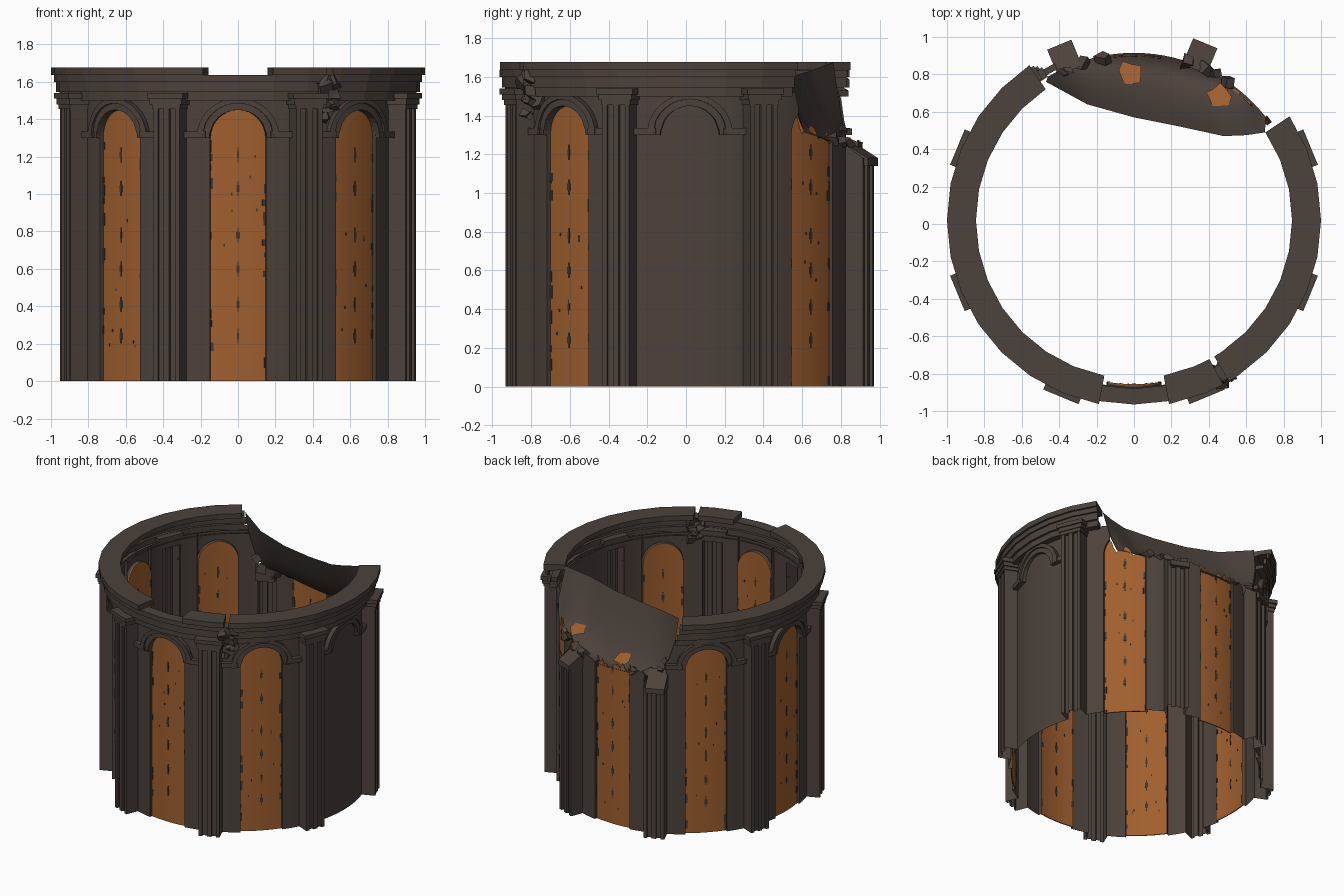
import bpy, bmesh, math, random
from mathutils import Vector, Matrix

if "Cube" in bpy.data.objects:
    bpy.data.objects.remove(bpy.data.objects["Cube"])
random.seed(4)
CY = 0.02                      # ring centre in y
SPRING, RI, RO, R0 = 1.30, 0.15, 0.21, 0.90
RW = 0.905                     # wall skin radius
D = math.radians
parts = {}

def material(name, col):
    m = bpy.data.materials.new(name)
    m.diffuse_color = (*col, 1)
    m.use_nodes = True
    m.node_tree.nodes["Principled BSDF"].inputs["Base Color"].default_value = m.diffuse_color
    return m

STONE = material("dark_stone", (0.072, 0.054, 0.044))
AMBER = material("amber_glass", (0.35, 0.115, 0.028))
GRIME = material("grime", (0.055, 0.036, 0.028))

def part(name, mat):
    if name not in parts:
        parts[name] = (bmesh.new(), mat)
    return parts[name][0]

def polar(az, r, z):
    return Vector((r * math.cos(az), CY + r * math.sin(az), z))

def ruin_top(deg):
    """Height of the broken edge by direction."""
    pts = [(0, 1.7), (34, 1.7), (40, 1.34), (60, 1.27), (80, 1.24), (113, 1.24), (118, 1.36), (124, 1.7), (361, 1.7)]
    deg %= 360
    for (a, z), (b, w) in zip(pts, pts[1:]):
        if a <= deg <= b:
            return z + (w - z) * (deg - a) / (b - a)

def strip(bm, azs, rin, rout, lo, hi, jag=0.0, sides="bofi", ends="se"):
    """Curved wall piece; sides keep bottom, outer, top (f), inner; ends keep start, end."""
    run = []
    def finish():
        for p, q in zip(run, run[1:]):
            for i, s in enumerate("bofi"):
                if s in sides:
                    j = (i + 1) % 4
                    bm.faces.new((p[i], p[j], q[j], q[i]))
        if len(run) > 1:
            if "s" in ends:
                bm.faces.new(run[0])
            if "e" in ends:
                bm.faces.new(run[-1][::-1])
        run.clear()
    for i, az in enumerate(azs):
        h = min(hi[i], ruin_top(math.degrees(az)) + random.uniform(-jag, jag))
        if h <= lo[i] + 1e-4:
            finish()
            continue
        run.append([bm.verts.new(polar(az, r, z)) for r, z in
                    ((rin, lo[i]), (rout, lo[i]), (rout, h), (rin, h))])
    finish()

def flat_strip(bm, phi, x0, x1, n, rin, rout, lo, hi, jag=0.0, **kw):
    azs = [phi + (x0 + (x1 - x0) * i / n) / R0 for i in range(n + 1)]
    strip(bm, azs, rin, rout, [lo] * (n + 1), [hi] * (n + 1), jag, **kw)

def frame(phi, r, t, z):
    u = Vector((math.cos(phi), math.sin(phi), 0))
    return u * r + Vector((-u.y, u.x, 0)) * t + Vector((0, CY, z))

def box(bm, phi, r0, r1, c, hw, z0, z1, slope=0.0):
    """Straight block facing outward at direction phi."""
    for w in bmesh.ops.create_cube(bm, size=1)["verts"]:
        a, b, z = w.co.x + 0.5, w.co.y * 2, w.co.z + 0.5
        w.co = frame(phi, r0 + (r1 - r0) * a, c + hw * b, z0 + (z1 - slope * a - z0) * z)

def chunk(bm, loc, s):
    axis = Vector((random.random(), random.random(), 0.4)).normalized()
    m = Matrix.Translation(loc) @ Matrix.Rotation(random.uniform(0, 6), 4, axis)
    for w in bmesh.ops.create_cube(bm, size=1)["verts"]:
        w.co = m @ Vector([k * s * random.uniform(0.5, 1.4) for k in w.co])

def arch(x, r):
    return SPRING + math.sqrt(max(r * r - x * x, 0))

# Eight bays: thin wall skin, arches and glass
for k in range(8):
    phi = D(45 * k)
    wall = part("wall", STONE)
    broken = k in (1, 2)
    edge = D(22.5) * R0 - 0.068
    if k == 0:
        flat_strip(part("blind_panel", STONE), phi, -edge, edge, 16, 0.88, RW, 0, 1.52, sides="o", ends="")
    else:
        xs = [-RI * math.cos(math.pi * i / 16) for i in range(17)]
        strip(wall, [phi + x / R0 for x in xs], 0.88, RW, [arch(x, RI) for x in xs], [1.52] * 17, sides="bo", ends="")
        for s in (-1, 1):
            flat_strip(wall, phi, s * RI, s * edge, 6, 0.88, RW, 0, 1.52, 0.02 if broken else 0, sides="o", ends="s")
        # glass with ragged top in the ruined bays
        n = 22
        gx = [-RI * math.cos(math.pi * i / n) for i in range(n + 1)]
        strip(part("window_glass", AMBER), [phi + x / R0 for x in gx], 0.876, 0.884, [0] * (n + 1),
              [arch(x, RI) for x in gx], 0.035 if broken else 0)
        # grime patches in the centre and nibbled along the edges
        g = part("glass_grime", GRIME)
        for z in (0.24, 0.41, 0.60, 0.78, 1.03, 1.21):
            w = random.uniform(0.006, 0.011)
            flat_strip(g, phi, -w, w, 1, 0.873, 0.887, z - 0.018, z + 0.018)
            flat_strip(g, phi, -w / 3, w / 3, 1, 0.873, 0.887, z - 0.04, z + 0.04)
        for s in (-1, 1):
            for i in range(9):
                z, w = random.uniform(0, 1.25), random.uniform(0.006, 0.018)
                flat_strip(g, phi, s * (RI - w), s * RI, 1, 0.873, 0.887, z, z + random.uniform(0.02, 0.07))
            for i in range(3):
                x, z = s * random.uniform(0.03, 0.1), random.uniform(0.1, 1.2)
                flat_strip(g, phi, x, x + 0.007, 1, 0.873, 0.887, z, z + 0.015)
    if not broken:
        # imposts and stepped arch mouldings
        for s in (-1, 1):
            flat_strip(part("imposts", STONE), phi, s * 0.17, s * edge, 5, RW, 0.94, SPRING, 1.335, sides="bof")
        for ri, ro, r1 in ((RI, RO, 0.93), (0.185, RO + 0.004, 0.942)):
            xs = sorted([-ro * math.cos(math.pi * i / 24) for i in range(25)] + [-ri, ri])
            strip(part("arch_mouldings", STONE), [phi + x / R0 for x in xs], RW, r1,
                  [arch(x, ri) for x in xs], [arch(x, ro) for x in xs], sides="bof")

# Pilasters as folded skins open to the inside, with capitals
PROFILE = [(0.075, 0.90), (0.075, 1.0), (0.05, 1.0), (0.05, 0.982), (0.016, 0.982), (0.016, 1.0)]
PROFILE = [(-t, r) for t, r in PROFILE] + PROFILE[::-1]
for k in range(8):
    phi = D(22.5 + 45 * k)
    ruined = k in (1, 2)
    p = part("pilasters", STONE)
    cols = []
    for t, r in PROFILE:
        top = 1.25 - 0.7 * (r - 0.9) if ruined else 1.53
        cols.append([p.verts.new(frame(phi, r, t, z)) for z in (0, top)])
    for a, b in zip(cols, cols[1:]):
        p.faces.new((a[0], b[0], b[1], a[1]))
    if not ruined:
        c = part("capitals", STONE)
        for r1, hw, z0, z1 in ((1.005, 0.082, 1.455, 1.48), (1.012, 0.092, 1.48, 1.51), (1.022, 0.102, 1.51, 1.54)):
            box(c, phi, 0.90, r1, 0, hw, z0, z1)

# Cornice rings, open at the ruined back
def ring(name, a0, a1, rin, rout, z0, z1, **kw):
    azs = [a0] + [11.25 * i for i in range(70) if a0 < 11.25 * i < a1] + [a1]
    n = len(azs)
    strip(part(name, STONE), [D(a) for a in azs], rin, rout, [z0] * n, [z1] * n, **kw)

ring("cornice", 121, 398, RW - 0.01, 0.955, 1.50, 1.545, sides="bo")
ring("cornice", 122, 397.5, 0.95, 0.972, 1.545, 1.60, sides="bo")
ring("cornice", 123, 397, 0.968, 0.985, 1.60, 1.637, sides="bo")
ring("cornice", 123, 397, 0.90, 0.985, 1.632, 1.637, sides="fi")
for a0, a1 in ((124, 259.2), (280.8, 298.5), (300.5, 396.5)):
    ring("cornice_top", a0, a1, 0.845, 1.0, 1.637, 1.677)

# Curved bowl-like break surface sweeping inward from the ruined edge
inner = [(0.70, 0.49, 1.67), (0.60, 0.475, 1.65), (0.48, 0.47, 1.63), (0.25, 0.52, 1.61), (0.0, 0.57, 1.61), (-0.25, 0.64, 1.63), (-0.47, 0.76, 1.675)]
bm = part("break_surface", STONE)
N, M = 24, 10
grid = []
for i in range(N + 1):
    t = i / N
    f = t * (len(inner) - 1)
    j = min(int(f), len(inner) - 2)
    b = Vector(inner[j]).lerp(Vector(inner[j + 1]), f - j)
    az = 38 + 83 * t
    a = polar(D(az), 0.895, min(ruin_top(az), 1.66) - 0.02)
    bow = math.sin(math.pi * t)
    row = []
    for m in range(M + 1):
        s = m / M
        q = a.lerp(b, s)
        q.z = a.z + (b.z - a.z) * s ** (1 + 0.7 * bow) - 0.30 * s * (1 - s) * bow
        row.append(bm.verts.new(q))
    grid.append(row)
for i in range(N):
    for m in range(M):
        bm.faces.new((grid[i][m], grid[i][m + 1], grid[i + 1][m + 1], grid[i + 1][m])).smooth = True

# Rubble along the break, on broken pilasters and at the cornice crack
r = part("rubble", STONE)
for az in (56, 61, 65, 71, 101, 108, 114, 117):
    chunk(r, polar(D(az), random.uniform(0.86, 0.92), ruin_top(az) - 0.01), random.uniform(0.04, 0.065))
for az in (67.5, 112.5):
    box(r, D(az), 0.87, 1.02, 0.01, 0.07, 1.14, 1.27, 0.09)
for i in range(16):
    chunk(r, polar(D(random.uniform(296, 303)), random.uniform(0.91, 0.98), random.uniform(1.40, 1.66)), random.uniform(0.03, 0.075))

# Loose glass shards lying on the break
g = part("glass_shards", AMBER)
for x, y, z in ((-0.02, 0.80, 1.262), (0.45, 0.68, 1.315)):
    loop = []
    for i in range(9):
        a, q = i * math.tau / 9, random.uniform(0.045, 0.085)
        loop.append(g.verts.new((x + q * math.cos(a), y + q * math.sin(a), z - 0.35 * q * math.sin(a))))
    g.faces.new(loop)

for name, (bm, mat) in parts.items():
    bmesh.ops.recalc_face_normals(bm, faces=bm.faces)
    me = bpy.data.meshes.new(name)
    bm.to_mesh(me)
    bm.free()
    me.materials.append(mat)
    bpy.context.collection.objects.link(bpy.data.objects.new(name, me))
